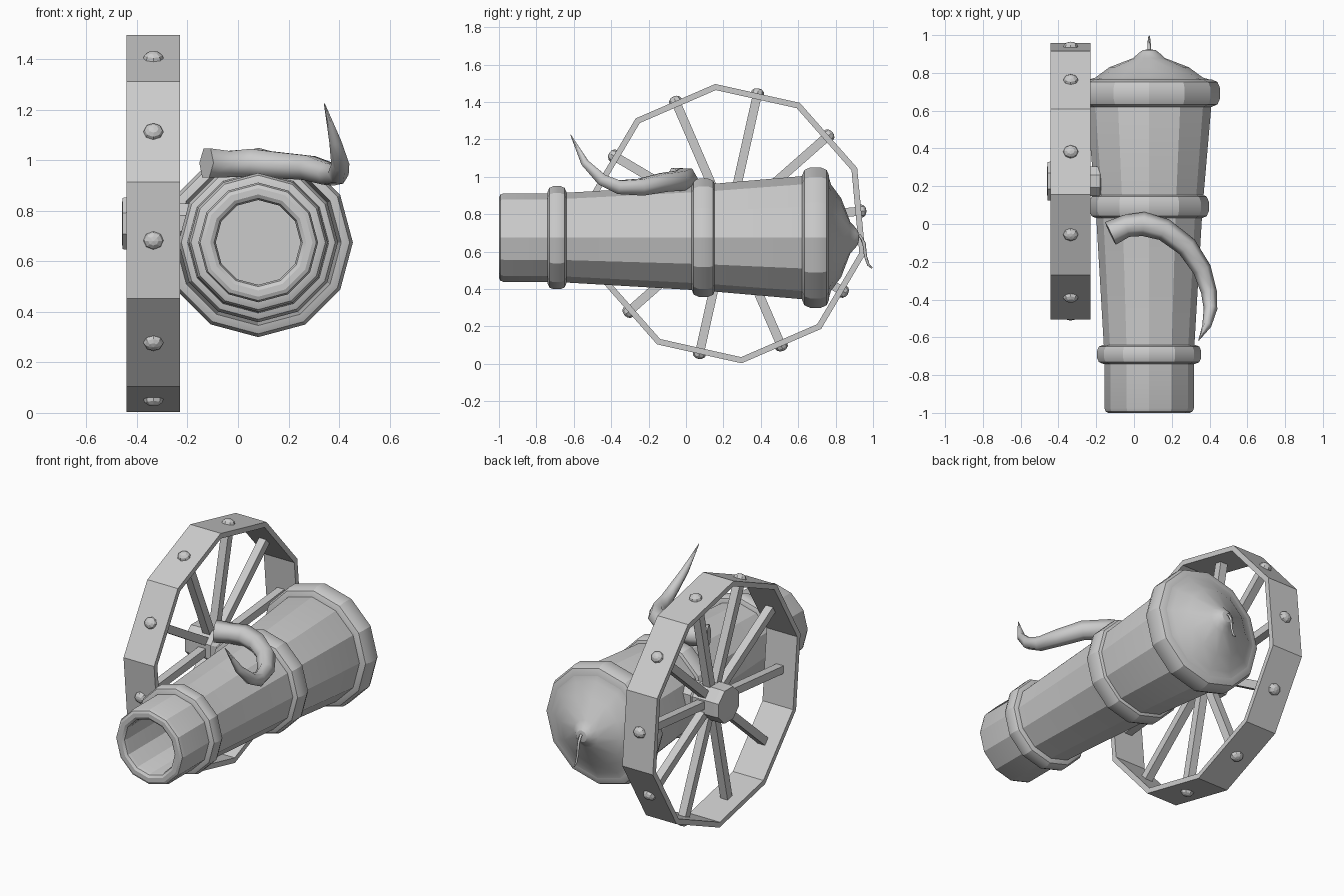
import bpy, bmesh, math
from mathutils import Matrix, Vector

if "Cube" in bpy.data.objects:
    bpy.data.objects.remove(bpy.data.objects["Cube"])


def finish(name, bm):
    bmesh.ops.remove_doubles(bm, verts=bm.verts, dist=1e-5)
    bmesh.ops.recalc_face_normals(bm, faces=bm.faces)
    mesh = bpy.data.meshes.new(name)
    bm.to_mesh(mesh)
    bm.free()
    obj = bpy.data.objects.new(name, mesh)
    bpy.context.collection.objects.link(obj)
    return obj


def lathe(name, profile, center, sides, axis='Y', phase=0.0, closed=False):
    """Spin (position along axis, radius) points around the X or Y axis."""
    bm = bmesh.new()
    rows = []
    for t, r in profile:
        row = []
        for i in range(sides):
            a = phase + math.tau * i / sides
            u, w = r * math.cos(a), r * math.sin(a)
            co = (u, t, w) if axis == 'Y' else (t, u, w)
            row.append(bm.verts.new(Vector(co) + Vector(center)))
        rows.append(row)
    count = len(rows)
    for j in range(count if closed else count - 1):
        a, b = rows[j], rows[(j + 1) % count]
        for i in range(sides):
            k = (i + 1) % sides
            bm.faces.new((a[i], a[k], b[k], b[i]))
    return finish(name, bm)


def tube(name, points, resolution):
    """Tapered tube through (x, y, z, radius) points."""
    curve = bpy.data.curves.new(name, 'CURVE')
    curve.dimensions = '3D'
    curve.bevel_depth = 1.0
    curve.bevel_resolution = resolution
    curve.use_fill_caps = True
    spline = curve.splines.new('POLY')
    spline.points.add(len(points) - 1)
    for p, (x, y, z, r) in zip(spline.points, points):
        p.co = (x, y, z, 1)
        p.radius = r
    obj = bpy.data.objects.new(name, curve)
    bpy.context.collection.objects.link(obj)
    bpy.ops.object.select_all(action='DESELECT')
    obj.select_set(True)
    bpy.context.view_layer.objects.active = obj
    bpy.ops.object.convert(target='MESH')
    return obj


# Barrel with hollow bore, flared body and pointed rear dome
AXIS = (0.08, 0, 0.675)
barrel = lathe("barrel", [
    (-0.30, 0.0), (-0.30, 0.168), (-0.97, 0.168), (-0.99, 0.175), (-1.0, 0.19),
    (-1.0, 0.215), (-0.993, 0.23), (-0.975, 0.237), (-0.69, 0.237),
    (0.09, 0.283), (0.69, 0.335), (0.765, 0.32), (0.775, 0.285), (0.83, 0.21),
    (0.878, 0.085), (0.905, 0.055), (0.92, 0.035), (0.926, 0.0)], AXIS, 12)
parts = [barrel]

# Rounded reinforcing bands
for name, y0, y1, r_in, r_out in [("muzzle_band", -0.74, -0.64, 0.21, 0.275),
                                  ("middle_band", 0.03, 0.157, 0.25, 0.316),
                                  ("rear_band", 0.62, 0.765, 0.29, 0.375)]:
    b = (y1 - y0) * 0.3
    prof = [(y0, r_in), (y0, r_out - b), (y0 + b * 0.3, r_out - b * 0.3), (y0 + b, r_out),
            (y1 - b, r_out), (y1 - b * 0.3, r_out - b * 0.3), (y1, r_out - b), (y1, r_in)]
    parts.append(lathe(name, prof, AXIS, 12, closed=True))

# Wheel rim: ten flat panels
HUB = Vector((-0.335, 0.227, 0.75))
PHASE = math.radians(23.4)
lathe("wheel_rim", [(-0.106, 0.75), (0.106, 0.75), (0.106, 0.717), (-0.106, 0.717)],
      HUB, 10, 'X', PHASE, True)

# Wheel hub and axle stub
lathe("wheel_hub", [(-0.125, 0.0), (-0.125, 0.075), (-0.122, 0.11), (-0.09, 0.113),
                    (0.06, 0.113), (0.09, 0.085), (0.155, 0.085), (0.17, 0.065), (0.17, 0.0)],
      HUB, 8, 'X', math.pi / 8)

# Spokes and rim bolts at the middle of each panel
APOTHEM = 0.75 * math.cos(math.pi / 10)
for i in range(10):
    turn = Matrix.Translation(HUB) @ Matrix.Rotation(PHASE + math.pi * (2 * i + 1) / 10, 4, 'X')
    bm = bmesh.new()
    bmesh.ops.create_cube(bm, size=1, matrix=turn @ Matrix.Translation((0, 0.37, 0))
                          @ Matrix.Diagonal((0.05, 0.64, 0.048, 1)))
    finish(f"spoke_{i + 1}", bm)
    bm = bmesh.new()
    bmesh.ops.create_uvsphere(bm, u_segments=8, v_segments=6, radius=0.04,
                              matrix=turn @ Matrix.Translation((0, APOTHEM, 0))
                              @ Matrix.Diagonal((1, 0.7, 0.9, 1))
                              @ Matrix.Rotation(math.pi / 2, 4, 'X'))
    finish(f"rim_bolt_{i + 1}", bm)

# Curved horn lying over the barrel
tube("horn", [
    (-0.125, -0.05, 0.99, 0.066), (-0.04, -0.01, 0.985, 0.06), (0.05, 0.0, 0.99, 0.064),
    (0.16, -0.03, 0.98, 0.06), (0.28, -0.12, 0.97, 0.056), (0.36, -0.24, 0.945, 0.05),
    (0.397, -0.36, 0.945, 0.042), (0.405, -0.45, 0.985, 0.036),
    (0.385, -0.54, 1.075, 0.024), (0.342, -0.617, 1.225, 0.002)], 1)

# Fuse hanging from the rear dome
tube("fuse", [
    (0.08, 0.905, 0.675, 0.009), (0.08, 0.93, 0.685, 0.009), (0.08, 0.952, 0.645, 0.009),
    (0.08, 0.96, 0.575, 0.008), (0.08, 0.975, 0.53, 0.007), (0.08, 0.995, 0.512, 0.004)], 0)

# Smooth only the rounded bevels, keep the facets sharp
bpy.ops.object.select_all(action='DESELECT')
for obj in parts:
    obj.select_set(True)
bpy.context.view_layer.objects.active = barrel
bpy.ops.object.shade_smooth_by_angle(angle=math.radians(25))
